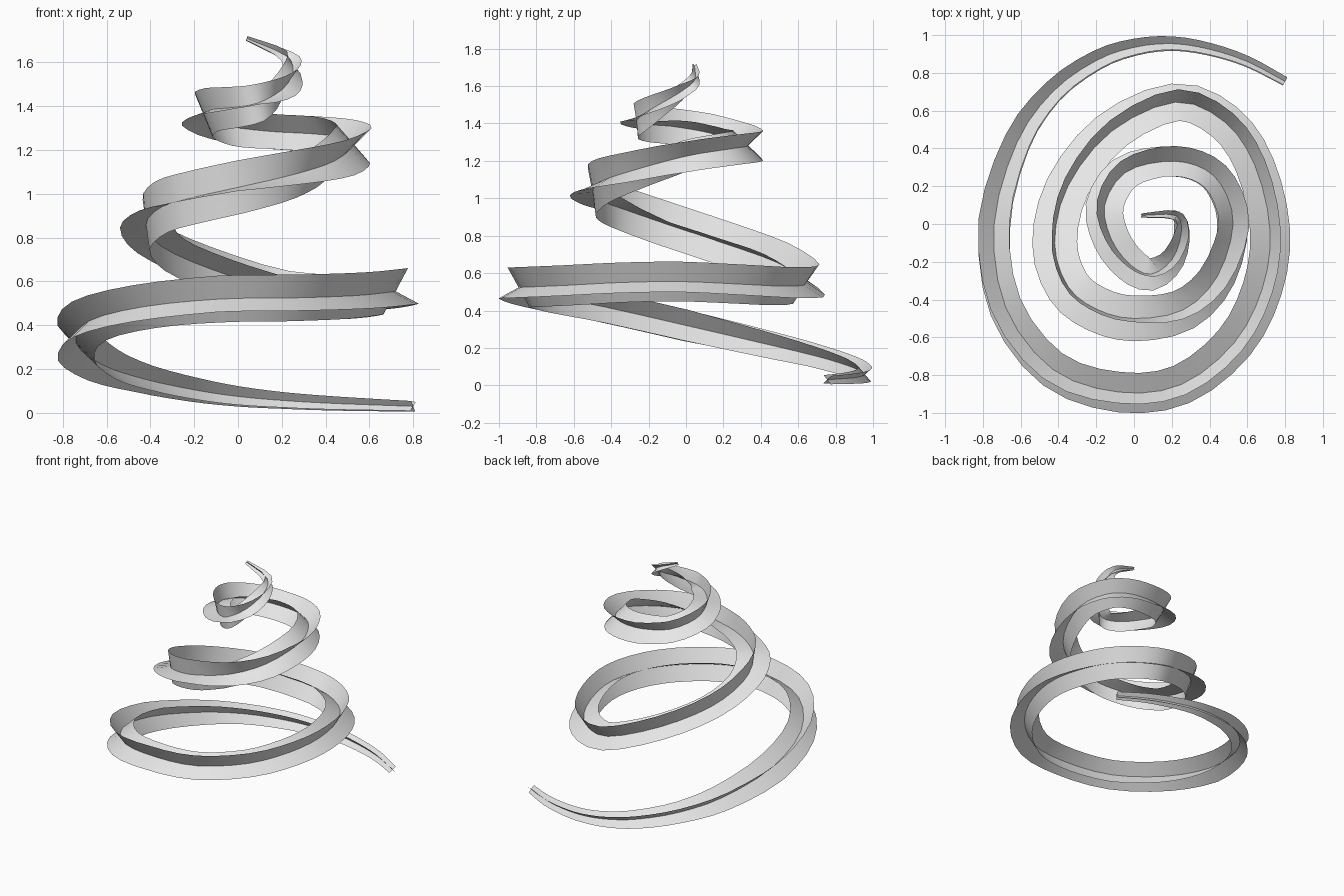
import bpy
import math
from mathutils import Vector

if "Cube" in bpy.data.objects:
    bpy.data.objects.remove(bpy.data.objects["Cube"])

# Centre line of the spiral, from the bottom end to the top
PATH = [
    (.80, .755, .03), (.60, .86, .037), (.40, .925, .045), (.20, .955, .057),
    (0, .935, .075), (-.20, .865, .105), (-.43, .70, .155), (-.62, .43, .22),
    (-.74, 0, .32), (-.68, -.44, .42), (-.43, -.77, .485), (-.08, -.89, .52),
    (.25, -.85, .525), (.53, -.63, .535), (.68, -.34, .55), (.72, -.03, .555),
    (.64, .31, .54), (.48, .54, .53), (.22, .645, .55), (-.12, .49, .655),
    (-.35, .20, .76), (-.42, -.1, .86), (-.35, -.33, .94), (-.2, -.45, .985),
    (0, -.50, 1.03), (.26, -.455, 1.09), (.44, -.28, 1.15), (.525, 0, 1.225),
    (.46, .21, 1.26), (.33, .31, 1.275), (.15, .33, 1.285), (-.05, .27, 1.31),
    (-.155, .1, 1.355), (-.12, -.08, 1.385), (-.02, -.215, 1.395),
    (.09, -.265, 1.415), (.20, -.19, 1.475), (.25, -.05, 1.555),
    (.22, .045, 1.63), (.04, .045, 1.71)]

# Point number, arm length, roll of the cross section in degrees
SECTION = [(0, .032, 40), (3, .05, 40), (6, .08, 42), (8, .117, 43), (11, .122, 61),
           (15, .12, 62), (18, .12, 56), (21, .12, 83), (24, .122, 82),
           (27, .115, 42), (30, .113, 45), (32, .11, 66), (35, .088, 86),
           (37, .058, 45), (39, .014, 40)]
STEPS = 3


def spline(p, q, r, s, t):
    """Catmull-Rom point between q and r"""
    return .5 * (2 * q + (r - p) * t + (2 * p - 5 * q + 4 * r - s) * t * t
                 + (3 * q - p - 3 * r + s) * t ** 3)


def section_at(u):
    for (a, r0, d0), (b, r1, d1) in zip(SECTION, SECTION[1:]):
        if u <= b:
            t = (u - a) / (b - a)
            return r0 + (r1 - r0) * t, math.radians(d0 + (d1 - d0) * t)
    return SECTION[-1][1], math.radians(SECTION[-1][2])


pts = [Vector(p) for p in PATH]
pts = [2 * pts[0] - pts[1]] + pts + [2 * pts[-1] - pts[-2]]
centre = []
for i in range(len(PATH) - 1):
    centre += [spline(*pts[i:i + 4], k / STEPS) for k in range(STEPS)]
centre.append(pts[-2])

grey = bpy.data.materials.new("light_grey")
grey.diffuse_color = (.8, .8, .8, 1)
grey.use_nodes = True
grey.node_tree.nodes["Principled BSDF"].inputs["Base Color"].default_value = grey.diffuse_color


def ribbon(name, offset):
    """Flat strip swept along the centre line, rolled by the section angle"""
    verts, faces = [], []
    for i, c in enumerate(centre):
        t = (centre[min(i + 1, len(centre) - 1)] - centre[max(i - 1, 0)]).normalized()
        out = t.cross(Vector((0, 0, 1))).normalized()
        up = out.cross(t)
        r, a = section_at(i / STEPS)
        arm = (out * math.cos(a + offset) + up * math.sin(a + offset)) * r
        verts += [c - arm, c, c + arm]
    for i in range(len(centre) - 1):
        for k in (3 * i, 3 * i + 1):
            faces.append((k, k + 1, k + 4, k + 3))
    mesh = bpy.data.meshes.new(name)
    mesh.from_pydata(verts, [], faces)
    mesh.materials.append(grey)
    mesh.shade_smooth()
    bpy.context.collection.objects.link(bpy.data.objects.new(name, mesh))


# Two strips crossing at right angles make the cross-shaped spiral
ribbon("spiral_strip_upright", 0)
ribbon("spiral_strip_flat", -math.pi / 2)
